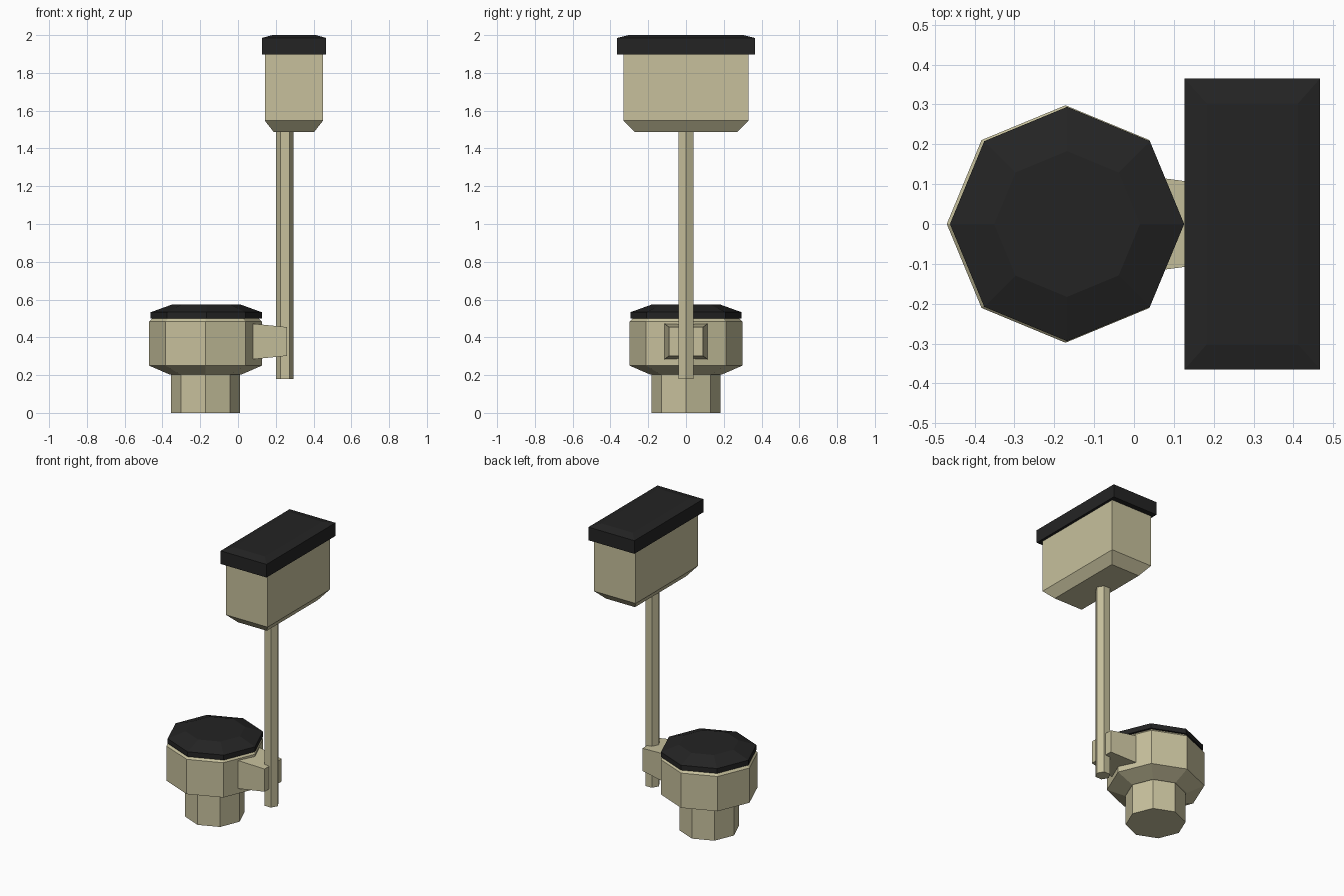
import bpy, bmesh, math

if "Cube" in bpy.data.objects:
    bpy.data.objects.remove(bpy.data.objects["Cube"])


def material(name, rgb):
    m = bpy.data.materials.new(name)
    m.diffuse_color = (*rgb, 1)
    m.use_nodes = True
    m.node_tree.nodes["Principled BSDF"].inputs["Base Color"].default_value = m.diffuse_color
    return m


BEIGE = material("beige paint", (0.57, 0.53, 0.335))
BLACK = material("black cap", (0.0175, 0.0175, 0.0175))


def loft(name, rings, mat):
    """Skin a solid through equal-length rings of points."""
    bm = bmesh.new()
    loops = [[bm.verts.new(p) for p in ring] for ring in rings]
    n = len(loops[0])
    for a, b in zip(loops, loops[1:]):
        for i in range(n):
            j = (i + 1) % n
            bm.faces.new((a[i], a[j], b[j], b[i]))
    bm.faces.new(loops[0][::-1])
    bm.faces.new(loops[-1])
    bmesh.ops.recalc_face_normals(bm, faces=bm.faces)
    me = bpy.data.meshes.new(name)
    bm.to_mesh(me)
    bm.free()
    me.materials.append(mat)
    ob = bpy.data.objects.new(name, me)
    bpy.context.collection.objects.link(ob)
    return ob


def turned(name, cx, sides, profile, mat):
    """Faceted round part from (radius, z) pairs."""
    ang = [2 * math.pi * i / sides for i in range(sides)]
    return loft(name, [[(cx + r * math.cos(a), r * math.sin(a), z) for a in ang]
                       for r, z in profile], mat)


def boxy(name, cx, profile, mat):
    """Rectangular part from (half x, half y, z) levels."""
    corners = ((-1, -1), (1, -1), (1, 1), (-1, 1))
    return loft(name, [[(cx + sx * hx, sy * hy, z) for sx, sy in corners]
                       for hx, hy, z in profile], mat)


# Octagonal drum on a narrower foot, with black lid
turned("drum_foot", -0.172, 8, [(0.183, 0), (0.183, 0.23)], BEIGE)
turned("drum_body", -0.172, 8,
       [(0.19, 0.203), (0.298, 0.25), (0.298, 0.483), (0.28, 0.502)], BEIGE)
turned("drum_lid", -0.168, 8,
       [(0.294, 0.5), (0.294, 0.533), (0.183, 0.573)], BLACK)

# Tapered bracket joining drum and post
loft("bracket", [[(x, sy * hy, zc + sz * hz)
                  for sy, sz in ((-1, -1), (1, -1), (1, 1), (-1, 1))]
                 for x, hy, zc, hz in ((0.05, 0.118, 0.378, 0.097),
                                       (0.26, 0.09, 0.378, 0.076))], BEIGE)

# Hexagonal post
turned("post", 0.248, 6, [(0.047, 0.18), (0.047, 1.5)], BEIGE)

# Upper housing with chamfered bottom, and overhanging black lid
boxy("upper_housing", 0.296,
     [(0.107, 0.27, 1.487), (0.154, 0.33, 1.547), (0.154, 0.33, 1.91)], BEIGE)
boxy("upper_lid", 0.297,
     [(0.17, 0.365, 1.897), (0.17, 0.365, 1.985), (0.115, 0.303, 2.0)], BLACK)
